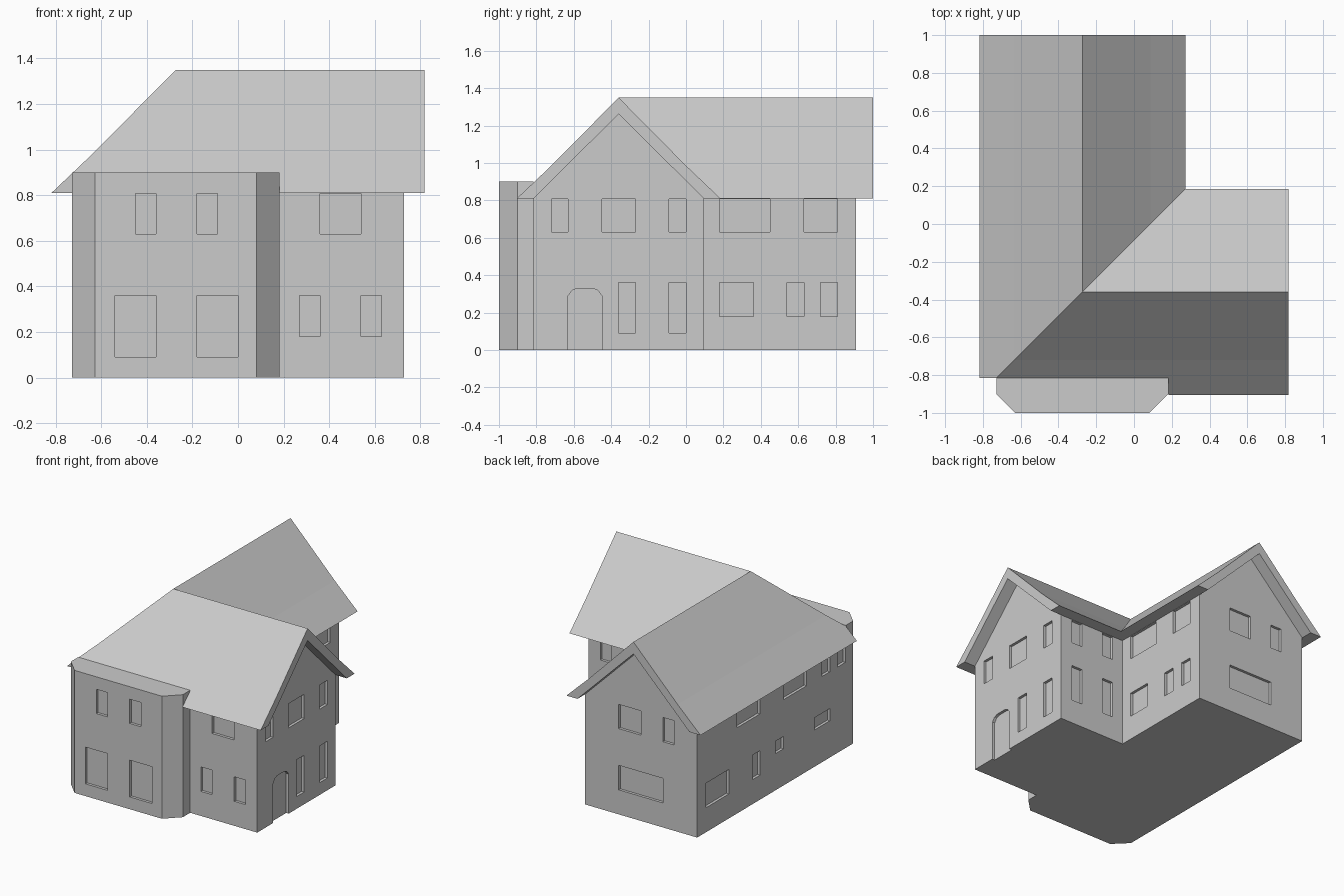
import bpy, bmesh

if "Cube" in bpy.data.objects:
    bpy.data.objects.remove(bpy.data.objects["Cube"])

RX, RY = -0.273, -0.36          # ridge lines of the two wings
BACK, RIGHT, HALF = 0.91, 0.727, 0.455
LEFT, INX = RX - HALF, RX + HALF
FRONT, INY = RY - HALF, RY + HALF
DEPTH = 0.02                    # window recess


def finish(name, bm):
    bmesh.ops.recalc_face_normals(bm, faces=bm.faces)
    me = bpy.data.meshes.new(name)
    bm.to_mesh(me)
    bm.free()
    ob = bpy.data.objects.new(name, me)
    bpy.context.collection.objects.link(ob)
    return ob


def loft(bm, rings):
    """Closed skin through equal-length rings of points."""
    vs = [[bm.verts.new(p) for p in r] for r in rings]
    n = len(vs[0])
    for a, b in zip(vs, vs[1:]):
        for i in range(n):
            j = (i + 1) % n
            bm.faces.new((a[i], a[j], b[j], b[i]))
    bm.faces.new(vs[0])
    bm.faces.new(vs[-1][::-1])


def sweep_wings(name, profile, y_end, x_end):
    """Carry an (offset, z) section along the L plan with a mitred corner."""
    bm = bmesh.new()
    loft(bm, [[(RX + o, y_end, z) for o, z in profile],
              [(RX + o, RY + o, z) for o, z in profile],
              [(x_end, RY + o, z) for o, z in profile]])
    return finish(name, bm)


def opening(bm, axis, plane, sign, outline):
    """Cutter for one opening: outline of (u, z) on a wall facing sign*axis."""
    rings = []
    for d in (plane - sign * DEPTH, plane + sign * DEPTH):
        rings.append([(d, u, z) if axis == 'x' else (u, d, z) for u, z in outline])
    loft(bm, rings)


def cut(ob, cutter):
    m = ob.modifiers.new("cut", 'BOOLEAN')
    m.operation, m.solver, m.object = 'DIFFERENCE', 'EXACT', cutter
    bpy.context.view_layer.objects.active = ob
    bpy.ops.object.modifier_apply(modifier=m.name)


# walls with gables
walls = sweep_wings("walls", [(-HALF, 0), (-HALF, 0.81), (0, 1.262), (HALF, 0.81), (HALF, 0)],
                    BACK, RIGHT)

# front bay with chamfered corners
plan = [(LEFT, FRONT), (LEFT, -0.9), (LEFT + 0.1, -1), (INX - 0.1, -1), (INX, -0.9), (INX, FRONT)]
bm = bmesh.new()
loft(bm, [[(x, y, z) for x, y in plan] for z in (0, 0.9)])
bay = finish("front_bay", bm)

# roof with flat soffits and slightly kicked eaves
roof = sweep_wings("roof", [(-0.545, 0.81), (-0.36, 0.986), (0, 1.35), (0.36, 0.986), (0.545, 0.81),
                            (HALF, 0.81), (0, 1.262), (-HALF, 0.81)], 1.0, 0.818)

# eave trimmed away where the bay stands
bm = bmesh.new()
loft(bm, [[(x, y, z) for x, y in ((-1, -1.2), (INX, -1.2), (INX, FRONT), (-1, FRONT))]
          for z in (0.5, 1.2)])
trim = finish("eave_trim", bm)
cut(roof, trim)

# windows per wall: (start, end, bottom, top)
UP, LOW, TALL = (0.63, 0.808), (0.18, 0.36), (0.09, 0.36)
SMALL = (0.27, 0.36)
windows = [
    ('y', -1.0, -1, [(-0.45, -0.36, UP), (-0.18, -0.09, UP), (-0.54, -0.36, TALL), (-0.18, 0, TALL)]),
    ('y', FRONT, -1, [(0.36, 0.54, UP), (0.27, 0.36, LOW), (0.54, 0.63, LOW)]),
    ('x', RIGHT, 1, [(-0.72, -0.63, UP), (-0.45, -0.27, UP), (-0.09, 0, UP),
                     (-0.36, -0.27, TALL), (-0.09, 0, TALL)]),
    ('y', INY, 1, [(0.27, 0.36, UP), (0.54, 0.63, UP), (0.27, 0.36, (0.18, 0.45)),
                   (0.54, 0.63, (0.18, 0.45))]),
    ('x', INX, 1, [(0.18, 0.45, UP), (0.63, 0.81, UP), (0.18, 0.36, LOW),
                   (0.54, 0.63, LOW), (0.72, 0.81, LOW)]),
    ('y', BACK, 1, [(-0.27, -0.09, UP), (-0.54, -0.45, UP), (-0.45, -0.09, LOW)]),
    ('x', LEFT, -1, [(0.18, 0.45, UP), (-0.36, -0.09, UP), (-0.63, -0.54, UP), (-0.81, -0.72, UP),
                     (0.54, 0.81, LOW), (0.18, 0.27, LOW), (-0.09, 0, SMALL), (-0.63, -0.45, SMALL)]),
]
bm = bmesh.new()
for axis, plane, sign, items in windows:
    for a, b, (lo, hi) in items:
        opening(bm, axis, plane, sign, [(a, lo), (b, lo), (b, hi), (a, hi)])
# arched door
opening(bm, 'x', RIGHT, 1, [(-0.63, -0.02), (-0.45, -0.02), (-0.45, 0.29), (-0.47, 0.318),
                            (-0.50, 0.33), (-0.58, 0.33), (-0.61, 0.318), (-0.63, 0.29)])
cutter = finish("opening_cutter", bm)
cut(walls, cutter)
cut(bay, cutter)

for helper in (trim, cutter):
    bpy.data.objects.remove(helper, do_unlink=True)
